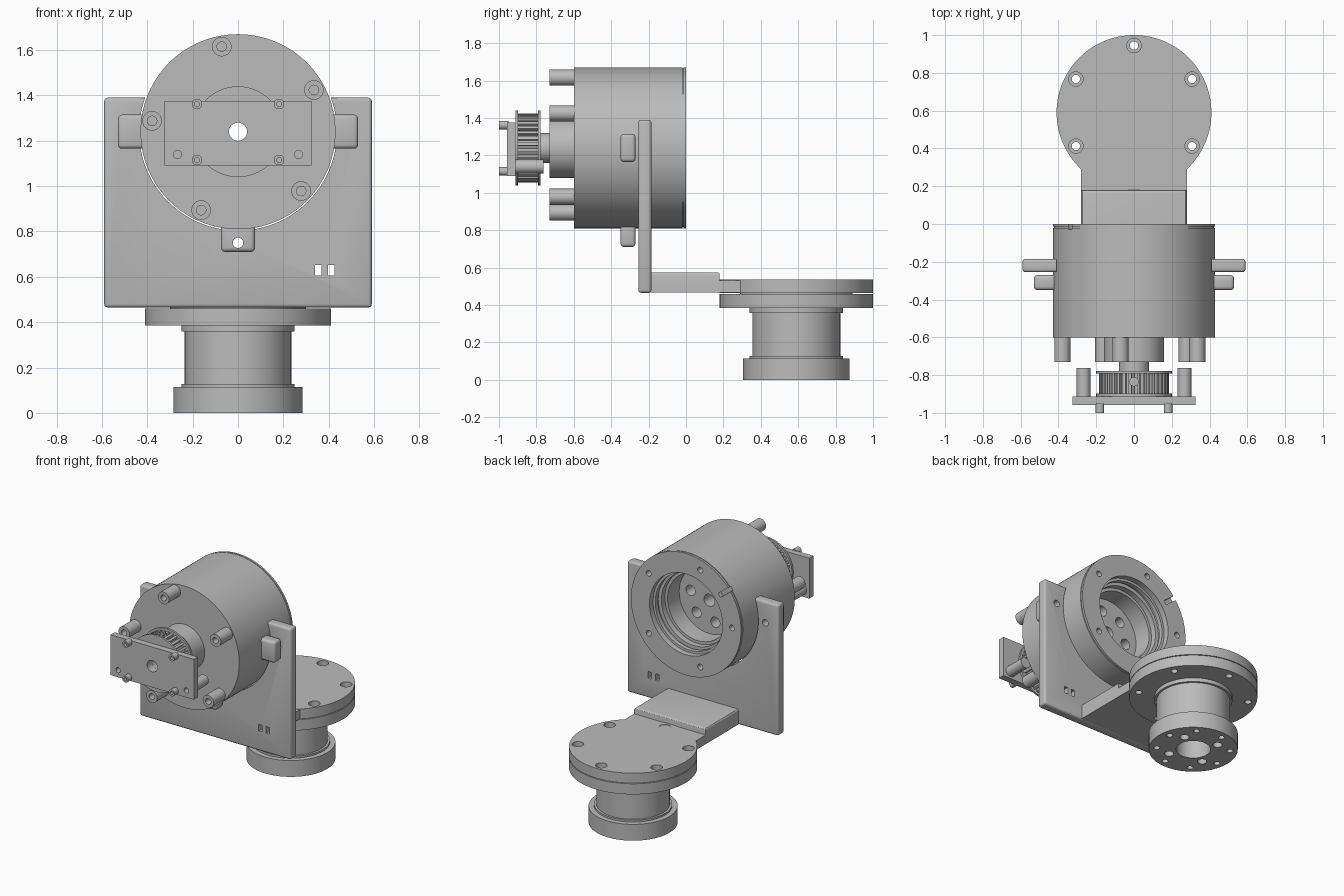
import bpy, bmesh, math
from mathutils import Vector, Matrix

if "Cube" in bpy.data.objects:
    bpy.data.objects.remove(bpy.data.objects["Cube"])

grey = bpy.data.materials.new("machined_grey")
grey.use_nodes = True
grey.diffuse_color = (0.5, 0.5, 0.5, 1)
grey.node_tree.nodes["Principled BSDF"].inputs["Base Color"].default_value = (0.5, 0.5, 0.5, 1)

CZ = 1.24          # height of the drum axis
FOOT = (0, 0.59)   # plan position of the foot axis


def finish(name, bm):
    bmesh.ops.recalc_face_normals(bm, faces=bm.faces)
    me = bpy.data.meshes.new(name)
    bm.to_mesh(me)
    bm.free()
    me.materials.append(grey)
    ob = bpy.data.objects.new(name, me)
    bpy.context.collection.objects.link(ob)
    return ob


def activate(ob):
    bpy.ops.object.select_all(action='DESELECT')
    ob.select_set(True)
    bpy.context.view_layer.objects.active = ob


def smooth(ob):
    activate(ob)
    bpy.ops.object.shade_smooth_by_angle(angle=math.radians(30))


def place(axis, r, t, a):
    c, s = r * math.cos(a), r * math.sin(a)
    return Vector((c, t, s)) if axis == 'Y' else Vector((c, s, t))


def lathe(name, axis, centre, profile, n=96):
    """Revolve a closed (radius, position) outline around an axis."""
    bm = bmesh.new()
    rings = [[bm.verts.new(place(axis, r, t, math.tau * i / n) + Vector(centre))
              for i in range(n)] for r, t in profile]
    for k, ring in enumerate(rings):
        nxt = rings[(k + 1) % len(rings)]
        for i in range(n):
            j = (i + 1) % n
            bm.faces.new((ring[i], ring[j], nxt[j], nxt[i]))
    return finish(name, bm)


def rods(name, axis, spots, r, t0, t1, n=32):
    """Cylinders along an axis at plan positions (u, v)."""
    bm = bmesh.new()
    for u, v in spots:
        turn = Matrix.Rotation(math.pi / 2, 4, 'X') if axis == 'Y' else Matrix()
        mid = (t0 + t1) / 2
        pos = (u, mid, v) if axis == 'Y' else (u, v, mid)
        bmesh.ops.create_cone(bm, cap_ends=True, segments=n, radius1=r, radius2=r,
                              depth=t1 - t0, matrix=Matrix.Translation(pos) @ turn)
    return finish(name, bm)


def box(name, x, y, z, bevel=0):
    bm = bmesh.new()
    lo, hi = zip(x, y, z)
    size = [b - a for a, b in zip(lo, hi)]
    mid = [(a + b) / 2 for a, b in zip(lo, hi)]
    bmesh.ops.create_cube(bm, size=1, matrix=Matrix.Translation(mid) @ Matrix.Diagonal((*size, 1)))
    if bevel:
        bmesh.ops.bevel(bm, geom=bm.edges[:], offset=bevel, segments=3, profile=0.5, affect='EDGES')
    return finish(name, bm)


def cut(ob, tool):
    mod = ob.modifiers.new("cut", 'BOOLEAN')
    mod.operation, mod.solver, mod.object = 'DIFFERENCE', 'EXACT', tool
    activate(ob)
    bpy.ops.object.modifier_apply(modifier=mod.name)
    bpy.data.objects.remove(tool)


def circle(n, r, start, centre):
    return [(centre[0] + r * math.cos(math.radians(start) + math.tau * i / n),
             centre[1] + r * math.sin(math.radians(start) + math.tau * i / n)) for i in range(n)]


AXIS = (0, CZ)
parts = []

# Drum: thin end seam, stepped bore open at the back, through hole for the shaft
drum = lathe("drum", 'Y', (0, 0, CZ), [
    (.042, -.6), (.43, -.6), (.43, -.02), (.424, -.02), (.424, -.014), (.43, -.014), (.43, 0),
    (.285, 0), (.285, -.04), (.268, -.04), (.268, -.07), (.28, -.07), (.28, -.09), (.255, -.09),
    (.255, -.13), (.235, -.13), (.235, -.26), (.042, -.26)], 128)
cut(drum, rods("tool", 'Y', circle(5, .36, 36, AXIS), .02, -.1, .05))
cut(drum, rods("tool", 'Y', circle(6, .15, 12, AXIS), .036, -.4, -.2))
notch = box("tool", (.33, .5), (-.03, .05), (-.015, .015))
notch.matrix_world = Matrix.Translation((0, 0, CZ)) @ Matrix.Rotation(math.radians(-142), 4, 'Y')
bpy.context.view_layer.update()
cut(drum, notch)
parts.append(drum)

# Drum lugs on both sides and below, with screw holes
lug_holes = [(-.49, CZ), (.49, CZ), (0, .75)]
lugs = [box("left_lug", (.39, .53), (-.35, -.27), (1.165, 1.315), .018),
        box("right_lug", (-.53, -.39), (-.35, -.27), (1.165, 1.315), .018),
        box("bottom_lug", (-.075, .075), (-.35, -.27), (.71, .85), .018)]
for lug, hole in zip(lugs, lug_holes):
    cut(lug, rods("tool", 'Y', [hole], .023, -.5, -.2))
parts += lugs

# Upright bracket plate with round cradle, screw holes and two slots
plate = box("bracket_plate", (-.59, .59), (-.255, -.185), (.465, 1.39), .015)
cut(plate, rods("tool", 'Y', [AXIS], .436, -.4, 0, 128))
cut(plate, rods("tool", 'Y', lug_holes, .023, -.4, 0))
for x in (.34, .398):
    cut(plate, box("tool", (x, x + .028), (-.4, 0), (.605, .652)))
parts.append(plate)

# Arm stepping down onto the foot flange
arm = box("arm", (-.28, .28), (-.2, .18), (.467, .575))
bm = bmesh.new()
bm.from_mesh(arm.data)
edges = [e for e in bm.edges if all(v.co.z > .57 for v in e.verts)
         and (all(v.co.y > 0 for v in e.verts) or e.verts[0].co.x * e.verts[1].co.x > 0)]
bmesh.ops.bevel(bm, geom=edges, offset=.015, segments=3, profile=.5, affect='EDGES')
bm.to_mesh(arm.data)
bm.free()
parts += [arm, box("arm_tongue", (-.28, .28), (.15, .33), (.467, .532))]

# Foot: two flanges with counterbored holes
bolts = circle(6, .355, 90, FOOT)
upper = rods("upper_flange", 'Z', [FOOT], .41, .465, .535, 128)
cut(upper, rods("tool", 'Z', bolts, .038, .5, .6))
cut(upper, rods("tool", 'Z', bolts, .022, .4, .6))
lower = rods("lower_flange", 'Z', [FOOT], .41, .385, .46, 128)
cut(lower, rods("tool", 'Z', bolts, .022, .3, .5))
seam = rods("flange_seam", 'Z', [FOOT], .3, .455, .47, 64)
parts += [upper, lower, seam]

# Foot column with collar lips, base ring and blind bore
column = lathe("foot_column", 'Z', (*FOOT, 0), [
    (.11, 0), (.285, 0), (.285, .115), (.25, .115), (.25, .128), (.235, .128), (.235, .358),
    (.25, .358), (.25, .39), (.11, .39)])
cut(column, rods("tool", 'Z', circle(8, .235, 10, FOOT), .02, -.1, .08))
cut(column, rods("tool", 'Z', circle(4, .165, 30, FOOT), .03, -.1, .08))
parts.append(column)

# Front standoffs around the drum, hollow
spots = circle(5, .382, 28.8, AXIS)
posts = rods("drum_standoffs", 'Y', spots, .043, -.73, -.595)
cut(posts, rods("tool", 'Y', spots, .021, -.8, -.62))
parts.append(posts)

# Hub and shaft
parts.append(lathe("hub", 'Y', (0, 0, CZ), [
    (.042, -.59), (.042, -.8), (.08, -.8), (.08, -.73), (.16, -.73), (.16, -.59)]))

# Toothed belt pulley between two flanges
bm = bmesh.new()
teeth = 36
outline = []
for i in range(teeth):
    for shift, r in ((.0, .165), (.35, .165), (.42, .185), (.93, .185)):
        outline.append(bm.verts.new(place('Y', r, -.9, math.tau * (i + shift) / teeth)
                                    + Vector((0, 0, CZ))))
face = bm.faces.new(outline)
side = bmesh.ops.extrude_face_region(bm, geom=[face])
bmesh.ops.translate(bm, vec=(0, .12, 0), verts=[v for v in side["geom"] if isinstance(v, bmesh.types.BMVert)])
pulley = finish("pulley_teeth", bm)
cut(pulley, rods("tool", 'Y', [AXIS], .042, -1, -.7))
cut(pulley, rods("tool", 'Z', [(0, -.835)], .022, 1.36, 1.5))
parts.append(pulley)
for name, y in (("front_pulley_flange", -.905), ("rear_pulley_flange", -.785)):
    parts.append(lathe(name, 'Y', (0, y, CZ), [(.042, -.007), (.2, -.007), (.2, .007), (.042, .007)]))

# Front sensor plate with its posts and screws
front = box("front_plate", (-.325, .325), (-.957, -.912), (1.09, 1.375))
post_spots = [(-.267, 1.14), (.267, 1.14)]
cut(front, rods("tool", 'Y', [AXIS], .04, -1.1, -.8))
cut(front, rods("tool", 'Y', post_spots, .018, -1.1, -.8))
plate_posts = rods("plate_posts", 'Y', post_spots, .037, -.913, -.762)
cut(plate_posts, rods("tool", 'Y', post_spots, .018, -1, -.8))
screw_spots = [(x, z) for x in (-.181, .181) for z in (1.115, 1.362)]
screws = rods("plate_screws", 'Y', screw_spots, .023, -1, -.95)
cut(screws, rods("tool", 'Y', screw_spots, .011, -1.1, -.965))
parts += [front, plate_posts, screws]

for part in parts:
    smooth(part)
